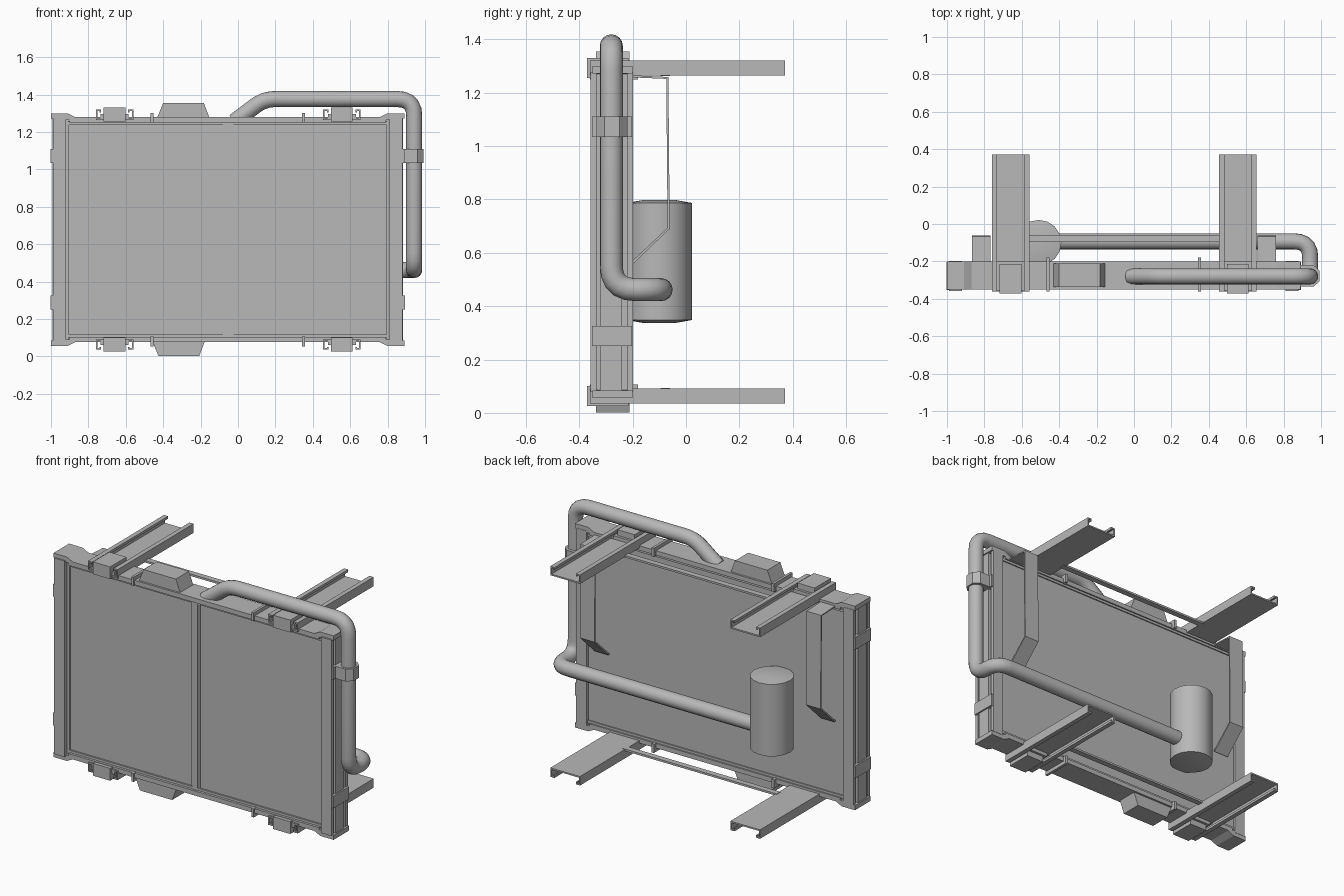
import bpy, bmesh, math
from mathutils import Vector

old = bpy.data.objects.get("Cube")
if old:
    bpy.data.objects.remove(old)

grey = bpy.data.materials.new("plain_grey")
grey.use_nodes = True
COLOUR = (0.48, 0.48, 0.48, 1)
grey.diffuse_color = COLOUR
grey.node_tree.nodes["Principled BSDF"].inputs["Base Color"].default_value = COLOUR

MID_X, MID_Z = -0.055, 0.678   # symmetry planes of the panel


def finish(name, bm, smooth=False):
    bmesh.ops.recalc_face_normals(bm, faces=bm.faces)
    me = bpy.data.meshes.new(name)
    bm.to_mesh(me)
    bm.free()
    me.materials.append(grey)
    ob = bpy.data.objects.new(name, me)
    bpy.context.collection.objects.link(ob)
    if smooth:
        bpy.ops.object.select_all(action='DESELECT')
        ob.select_set(True)
        bpy.context.view_layer.objects.active = ob
        bpy.ops.object.shade_smooth_by_angle(angle=math.radians(40))
    return ob


def prism(name, outline, axis, lo, hi):
    """Extrude a 2D outline along x, y or z from lo to hi."""
    bm = bmesh.new()

    def place(p, d):
        co = list(p)
        co.insert("xyz".index(axis), d)
        return bm.verts.new(co)
    a = [place(p, lo) for p in outline]
    b = [place(p, hi) for p in outline]
    n = len(a)
    bm.faces.new(a)
    bm.faces.new(b[::-1])
    for i in range(n):
        bm.faces.new((a[i], b[i], b[(i + 1) % n], a[(i + 1) % n]))
    return finish(name, bm)


def box(name, x, y, z):
    return prism(name, [(x[0], y[0]), (x[1], y[0]), (x[1], y[1]), (x[0], y[1])], "z", *z)


def flip_x(pts):
    return [(2 * MID_X - x, z) for x, z in pts]


def flip_z(pts):
    return [(x, 2 * MID_Z - z) for x, z in pts]


# Core panel and central divider
box("core_panel", (-0.95, 0.84), (-0.325, -0.215), (0.09, 1.26))
box("divider", (-0.08, -0.025), (-0.332, -0.3), (0.1, 1.25))
box("divider_rib", (-0.068, -0.037), (-0.338, -0.3), (0.1, 1.25))

# Side tanks with stepped ribs, and the clips round them
for side, label in ((-1, "right"), (1, "left")):
    def span(a, b):
        return sorted((MID_X + side * a, MID_X + side * b))
    box(label + "_tank", span(0.85, 0.915), (-0.335, -0.215), (0.08, 1.275))
    for part, y in (("front", (-0.358, -0.335)), ("back", (-0.22, -0.198))):
        box(f"{label}_tank_{part}_lip", span(0.865, 0.935), y, (0.08, 1.275))
    box(label + "_tank_rib", span(0.9, 0.938), (-0.322, -0.24), (0.08, 1.275))
    box(label + "_inner_trim", span(0.848, 0.865), (-0.335, -0.31), (0.1, 1.25))
    for part, z in (("upper", (1.035, 1.11)), ("lower", (0.25, 0.325))):
        box(f"{label}_{part}_clip", span(0.88, 0.947), (-0.353, -0.203), z)

# Rails, end caps and humps at the top and bottom
cap = [(-1, 1.272), (-1, 1.3), (-0.91, 1.3), (-0.87, 1.28), (-0.87, 1.255), (-0.9, 1.265)]
hump = [(-0.435, 1.27), (-0.4, 1.355), (-0.183, 1.355), (-0.15, 1.27)]
for level, label, flip in ((1, "top", lambda p: p), (-1, "bottom", flip_z)):
    def rise(a, b):
        return sorted((MID_Z + level * (a - MID_Z), MID_Z + level * (b - MID_Z)))
    box(label + "_rail", (-0.9, 0.79), (-0.35, -0.2), rise(1.252, 1.28))
    box(label + "_rail_ledge", (-0.92, 0.81), (-0.335, -0.208), rise(1.238, 1.255))
    prism(label + "_right_cap", flip(cap), "y", -0.35, -0.2)
    prism(label + "_left_cap", flip(flip_x(cap)), "y", -0.35, -0.2)
    shift = 0 if level > 0 else -0.025
    prism(label + "_hump", [(x + shift, z) for x, z in flip(hump)], "y", -0.338, -0.212)
    for x in (-0.46, 0.35):
        box(label + "_tab", (x - 0.008, x + 0.008), (-0.36, -0.18), rise(1.25, 1.302))

    # Lipped channel brackets reaching back, their clamps and the tie bar
    for cx in (-0.66, 0.555):
        h, t, lip = 0.1, 0.008, 0.028
        half = [(h, 1.265), (h, 1.32), (h - lip, 1.32), (h - lip, 1.305),
                (h - lip + t, 1.305), (h - lip + t, 1.312), (h - t, 1.312), (h - t, 1.274)]
        outline = [(cx + x, z) for x, z in half]
        outline += [(cx - x, z) for x, z in reversed(half)]
        prism(label + "_bracket", flip(outline), "y", -0.36, 0.372)
        box(label + "_clamp", (cx - 0.058, cx + 0.058), (-0.372, -0.215), rise(1.255, 1.33))
        box(label + "_clamp_foot", (cx - 0.075, cx + 0.075), (-0.355, -0.2), rise(1.265, 1.295))
    box(label + "_tie_bar", (-0.57, 0.47), (-0.095, -0.06), rise(1.262, 1.274))

# Bent straps behind the panel
strap = [(-0.215, 1.258), (-0.215, 1.266), (-0.066, 1.259), (-0.061, 0.69),
         (-0.2, 0.557), (-0.206, 0.565), (-0.069, 0.694), (-0.074, 1.252)]
for name, x in (("right_strap", -0.865), ("left_strap", 0.66)):
    prism(name, strap, "x", x, x + 0.098)

# Domed canister, stacked as rings
bm = bmesh.new()
SIDES = 16
rings = []
for r, z in ((0.06, 0.337), (0.122, 0.348), (0.122, 0.787), (0.06, 0.798)):
    rings.append([bm.verts.new((-0.51 + r * math.cos(math.tau * i / SIDES),
                                -0.1 + r * math.sin(math.tau * i / SIDES), z))
                  for i in range(SIDES)])
for a, b in zip(rings, rings[1:]):
    for i in range(SIDES):
        j = (i + 1) % SIDES
        bm.faces.new((a[i], a[j], b[j], b[i]))
bm.faces.new(rings[0])
bm.faces.new(rings[-1])
finish("canister", bm, smooth=True)

# Pipe: straight runs joined by rounded corners, swept as a tube
corners = [((-0.02, -0.28, 1.255), 0), ((0.14, -0.28, 1.376), 0.06), ((0.942, -0.28, 1.376), 0.09),
           ((0.942, -0.28, 0.462), 0.09), ((0.942, -0.093, 0.462), 0.085), ((-0.42, -0.093, 0.462), 0)]
path = []
for i, (p, cut) in enumerate(corners):
    p = Vector(p)
    if not cut:
        path.append(p)
        continue
    a = p + (Vector(corners[i - 1][0]) - p).normalized() * cut
    b = p + (Vector(corners[i + 1][0]) - p).normalized() * cut
    for k in range(6):
        u = k / 5
        path.append(a * (1 - u) ** 2 + p * 2 * u * (1 - u) + b * u * u)
bm = bmesh.new()
rings = []
tangent = (path[1] - path[0]).normalized()
normal = Vector((0, 1, 0))
for i, p in enumerate(path):
    new = (path[min(i + 1, len(path) - 1)] - path[max(i - 1, 0)]).normalized()
    normal = tangent.rotation_difference(new) @ normal
    tangent = new
    side = tangent.cross(normal)
    rings.append([bm.verts.new(p + 0.043 * (normal * math.cos(math.tau * k / SIDES)
                                            + side * math.sin(math.tau * k / SIDES)))
                  for k in range(SIDES)])
for a, b in zip(rings, rings[1:]):
    for k in range(SIDES):
        j = (k + 1) % SIDES
        bm.faces.new((a[k], a[j], b[j], b[k]))
bm.faces.new(rings[0])
bm.faces.new(rings[-1])
finish("pipe", bm, smooth=True)

# Collar holding the pipe to the left tank
collar = [(0.87, -0.335), (0.96, -0.335), (0.993, -0.305), (0.993, -0.25), (0.96, -0.22), (0.87, -0.22)]
prism("pipe_collar", collar, "z", 1.035, 1.11)
